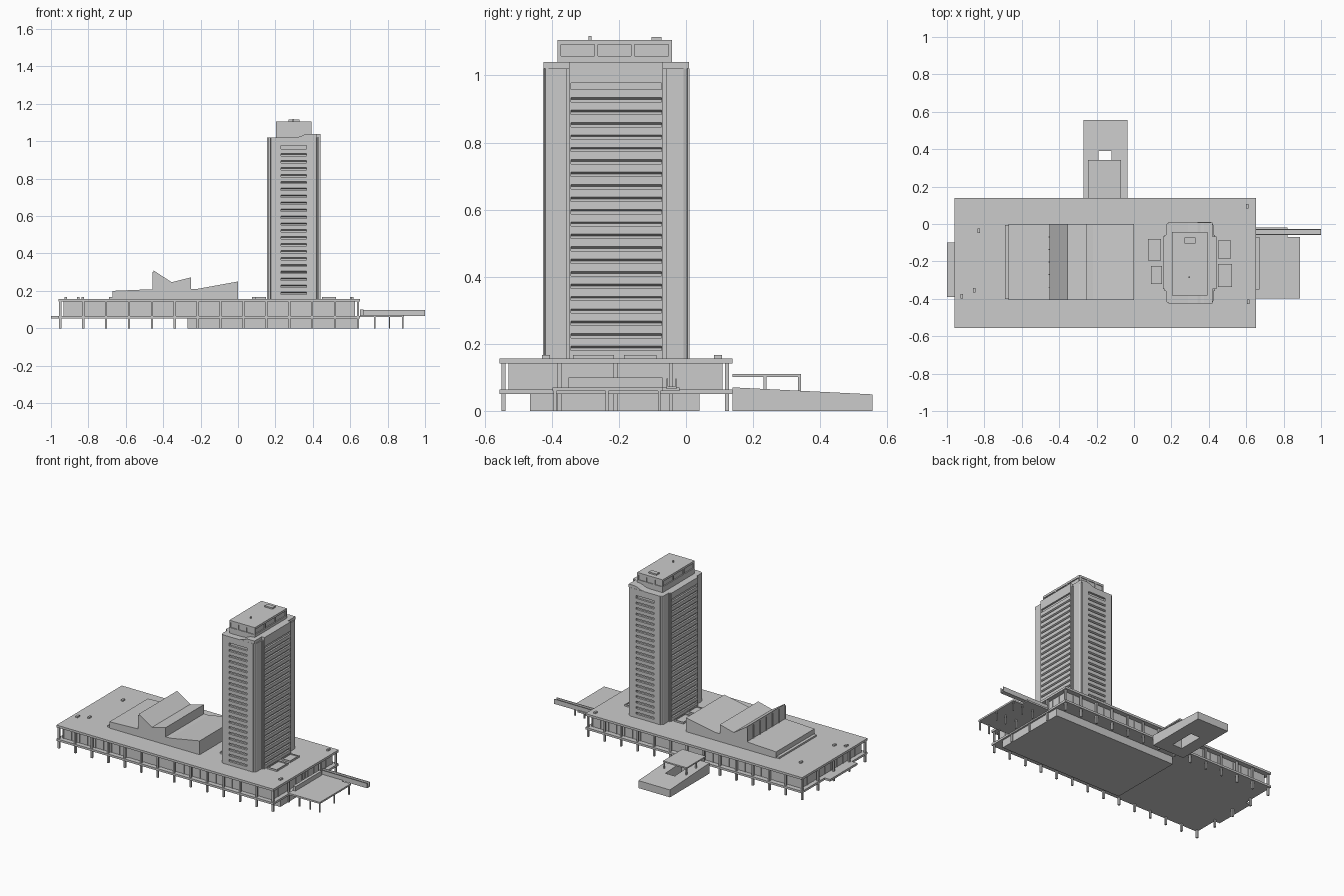
import bpy, bmesh
from mathutils import Vector

if "Cube" in bpy.data.objects:
    bpy.data.objects.remove(bpy.data.objects["Cube"])


def finish(bm, name):
    bmesh.ops.recalc_face_normals(bm, faces=bm.faces[:])
    me = bpy.data.meshes.new(name)
    bm.to_mesh(me)
    bm.free()
    ob = bpy.data.objects.new(name, me)
    bpy.context.collection.objects.link(ob)
    return ob


def boxes(name, items):
    """One object from boxes given as (x0, x1, y0, y1, z0, z1)."""
    bm = bmesh.new()
    for x0, x1, y0, y1, z0, z1 in items:
        vs = bmesh.ops.create_cube(bm, size=1)["verts"]
        for v in vs:
            v.co = Vector((x0 + (v.co.x + .5) * (x1 - x0),
                           y0 + (v.co.y + .5) * (y1 - y0),
                           z0 + (v.co.z + .5) * (z1 - z0)))
    return finish(bm, name)


def prisms(name, profiles, axes):
    """Extrude 2D profiles; axes maps (u, v, w) to xyz. Items: (points, w0, w1)."""
    bm = bmesh.new()
    for pts, w0, w1 in profiles:
        f = bm.faces.new([bm.verts.new(axes(u, v, w0)) for u, v in pts])
        g = bmesh.ops.extrude_face_region(bm, geom=[f])["geom"]
        d = Vector(axes(0, 0, w1)) - Vector(axes(0, 0, w0))
        bmesh.ops.translate(bm, vec=d, verts=[e for e in g if isinstance(e, bmesh.types.BMVert)])
    return finish(bm, name)


def xz(u, v, w): return (u, w, v)
def yz(u, v, w): return (w, u, v)
def xy(u, v, w): return (u, v, w)


def ring(x0, x1, y0, y1, nx, ny):
    """Evenly spaced points round a rectangle."""
    pts = []
    for i in range(nx + 1):
        x = x0 + (x1 - x0) * i / nx
        pts += [(x, y0), (x, y1)]
    for j in range(1, ny):
        y = y0 + (y1 - y0) * j / ny
        pts += [(x0, y), (x1, y)]
    return pts


def posts(name, pts, r, z0, z1):
    return boxes(name, [(x - r, x + r, y - r, y + r, z0, z1) for x, y in pts])


# Podium: two slabs, two recessed storeys, columns and mullions
boxes("podium_roof", [(-.96, .652, -.556, .138, .142, .157)])
boxes("podium_lower_slab", [(-.96, .652, -.556, .138, .051, .065)])
boxes("podium_upper_storey", [(-.93, .622, -.525, .105, .065, .142)])
boxes("podium_lower_storey", [(-.27, .64, -.465, .04, 0, .051)])
cols = ring(-.95, .641, -.543, .122, 13, 4)
posts("lower_columns", cols, .006, 0, .051)
posts("upper_columns", cols, .006, .065, .142)
posts("wall_mullions", ring(-.93, .622, -.525, .105, 26, 10), .003, .065, .142)

# Small terrace on the left
boxes("left_terrace", [(-1, -.96, -.39, -.1, .051, .065)])

# Terrace and bridge on the right
boxes("right_terrace", [(.652, .887, -.398, -.07, .06, .071),
                        (.652, .82, -.07, -.02, .06, .071)])
boxes("right_terrace_wall", [(.652, .672, -.35, -.07, .071, .1)])
posts("right_terrace_posts", [(x, y) for x in (.73, .81, .88) for y in (-.39, -.235, -.08)],
      .004, 0, .06)
boxes("bridge", [(.652, 1, -.058, -.028, .066, .074),
                 (.652, 1, -.058, -.054, .074, .098),
                 (.652, 1, -.032, -.028, .074, .098)])

# Rear entry ramp with an opening under a canopy
def ramp(y): return .071 - (y - .138) * .05
def wedge(a, b): return [(a, 0), (b, 0), (b, ramp(b)), (a, ramp(a))]
prisms("rear_ramp", [(wedge(.138, .556), -.27, -.19), (wedge(.138, .556), -.12, -.035),
                     (wedge(.138, .22), -.19, -.12), (wedge(.39, .556), -.19, -.12)], yz)
boxes("rear_canopy", [(-.245, -.07, .138, .343, .102, .111)])
posts("rear_canopy_posts", [(x, y) for x in (-.24, -.075) for y in (.235, .338)], .004, .06, .102)

# Folded hall roof
hall = [(-.67, .155), (-.67, .2), (-.452, .209), (-.452, .31), (-.355, .246), (-.252, .272),
        (-.252, .21), (-.22, .21), (0, .25), (0, .155)]
prisms("hall_roof", [(hall, -.407, 0)], xz)
boxes("hall_kerb", [(-.69, -.67, -.4, -.005, .155, .168)])
boxes("hall_mullions", [(-.457, -.452, -.407 + i * .0672, -.403 + i * .0672, .209, .3)
                        for i in range(7)])

# Tower shaft: symmetric plan with side bays and window recesses
CX, CY = .298, -.208
quad = [(.067, -.204), (.067, -.218), (.113, -.218), (.113, -.213), (.122, -.211), (.127, -.2),
        (.127, -.15), (.135, -.15), (.135, -.14), (.143, -.14), (.143, -.135), (.131, -.135)]
half = quad + [(x, -y) for x, y in reversed(quad)]
plan = half + [(-x, y) for x, y in reversed(half)]
prisms("tower_shaft", [([(CX + x, CY + y) for x, y in plan], .157, 1.02)], xy)
boxes("tower_recess_heads", [
    (CX - .067, CX + .067, CY - .218, CY - .204, .978, 1.02),
    (CX - .067, CX + .067, CY + .204, CY + .218, .978, 1.02),
    (CX + .131, CX + .143, CY - .135, CY + .135, .978, 1.02),
    (CX - .143, CX - .131, CY - .135, CY + .135, .978, 1.02)])

# Spandrel bands with sloping undersides, one per floor
def band(s, c, inner, outer, z):
    return [(c + s * inner, z - .006), (c + s * outer, z), (c + s * outer, z + .024),
            (c + s * inner, z + .024)]
levels = [.157 + .037 * i for i in range(22)]
prisms("short_side_bands", [(band(s, CY, .203, .217, z), CX - .067, CX + .067)
                            for s in (-1, 1) for z in levels], yz)
prisms("long_side_bands", [(band(s, CX, .13, .142, z), CY - .135, CY + .135)
                           for s in (-1, 1) for z in levels], xz)

# Raised crown with a curved step
step = [(.29, 1.02), (.32, 1.022), (.34, 1.028), (.355, 1.036), (.375, 1.04)]
prisms("tower_crown", [(step + [(.42, 1.04), (.42, 1.02)], CY - .217, CY + .217),
                       ([(.42, 1.02), (.42, 1.04), (CX + .143, 1.04), (CX + .143, 1.02)],
                        CY - .14, CY + .14)], xz)

# Penthouse with framed windows and roof plant
boxes("penthouse", [(.21, .385, -.376, -.047, 1.02, 1.1)])
boxes("penthouse_roof", [(.203, .392, -.382, -.042, 1.092, 1.106)])
frames = [(.203, .392, -.382, -.042, 1.02, 1.058)]
for y in (-.382, -.272, -.164, -.052):
    for x0, x1 in ((.203, .213), (.382, .392)):
        frames.append((x0, x1, y, y + .01, 1.058, 1.092))
for x in (.203, .26, .322, .382):
    for y0, y1 in ((-.382, -.372), (-.052, -.042)):
        frames.append((x, x + .01, y0, y1, 1.058, 1.092))
boxes("penthouse_frames", frames)
boxes("roof_plant", [(.27, .328, -.103, -.073, 1.106, 1.115),
                     (.291, .299, -.29, -.282, 1.106, 1.118)])

# Planters around the tower foot and small roof vents
planters = []
for x0, x1, y0, y1 in ((.075, .145, -.195, -.08), (.09, .15, -.322, -.225),
                       (.45, .518, -.185, -.088), (.45, .524, -.336, -.215)):
    t = .006
    planters += [(x0, x1, y0, y0 + t, .157, .168), (x0, x1, y1 - t, y1, .157, .168),
                 (x0, x0 + t, y0 + t, y1 - t, .157, .168),
                 (x1 - t, x1, y0 + t, y1 - t, .157, .168),
                 (x0 + t, x1 - t, y0 + t, y1 - t, .157, .162)]
boxes("planters", planters)
boxes("roof_vents", [(x - .007, x + .007, y - .012, y + .012, .157, .167) for x, y in
                     ((.605, .095), (-.83, -.035), (-.855, -.355), (-.92, -.387), (.61, -.417))])
